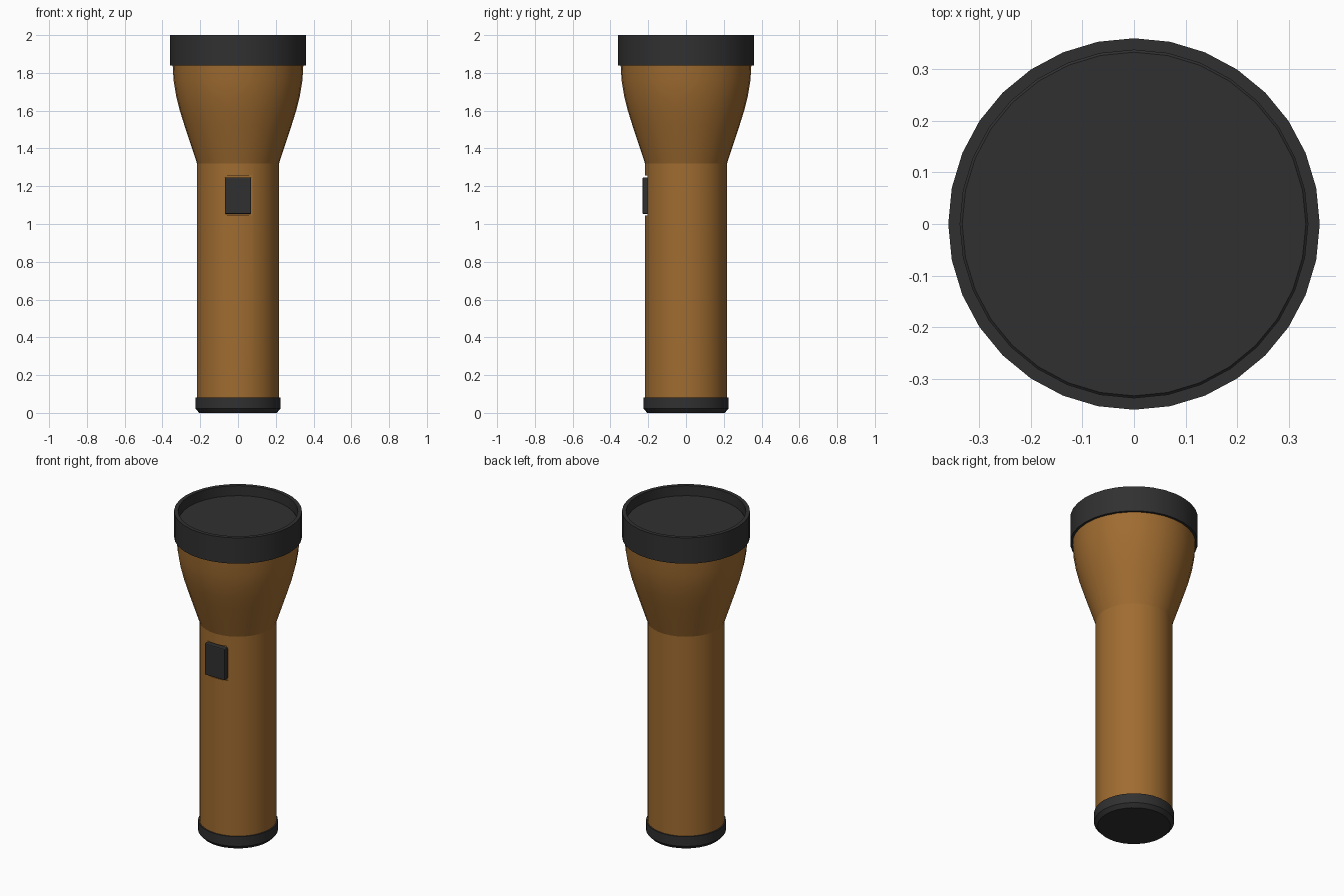
import bpy, bmesh, math

if "Cube" in bpy.data.objects:
    bpy.data.objects.remove(bpy.data.objects["Cube"])

SIDES = 32


def material(name, rgb):
    m = bpy.data.materials.new(name)
    m.diffuse_color = (*rgb, 1)
    m.use_nodes = True
    m.node_tree.nodes["Principled BSDF"].inputs["Base Color"].default_value = m.diffuse_color
    return m


brown = material("brown_casing", (0.35, 0.15, 0.03))
black = material("black_plastic", (0.03, 0.03, 0.03))


def smooth(obj, degrees=30):
    bpy.ops.object.select_all(action='DESELECT')
    obj.select_set(True)
    bpy.context.view_layer.objects.active = obj
    bpy.ops.object.shade_smooth_by_angle(angle=math.radians(degrees))


def lathe(name, profile, mat):
    """Spin a closed (radius, z) profile about z; radius 0 makes a pole."""
    bm = bmesh.new()
    verts = [bm.verts.new((0, r, z)) for r, z in profile]
    edges = [bm.edges.new(pair) for pair in zip(verts, verts[1:])]
    bmesh.ops.spin(bm, geom=verts + edges, cent=(0, 0, 0), axis=(0, 0, 1),
                   angle=math.tau, steps=SIDES)
    bmesh.ops.remove_doubles(bm, verts=bm.verts, dist=1e-4)
    bmesh.ops.recalc_face_normals(bm, faces=bm.faces)
    mesh = bpy.data.meshes.new(name)
    bm.to_mesh(mesh)
    bm.free()
    obj = bpy.data.objects.new(name, mesh)
    bpy.context.collection.objects.link(obj)
    mesh.materials.append(mat)
    return obj


def box(name, lo, hi, mat):
    bpy.ops.mesh.primitive_cube_add(size=1, location=[(a + b) / 2 for a, b in zip(lo, hi)])
    obj = bpy.context.object
    obj.name = name
    obj.scale = [b - a for a, b in zip(lo, hi)]
    bpy.ops.object.transform_apply(location=False, rotation=False, scale=True)
    obj.data.materials.append(mat)
    return obj


# Casing: straight grip flaring into the head
casing = lathe("casing", [(0, 0.06), (0.217, 0.06), (0.217, 1.32), (0.25, 1.42), (0.283, 1.52),
                          (0.308, 1.60), (0.328, 1.68), (0.341, 1.76), (0.347, 1.86),
                          (0, 1.86)], brown)

# Shallow pocket for the switch
pocket = box("switch_pocket_cutter", (-0.076, -0.3, 1.044), (0.076, -0.2, 1.256), brown)
pocket.hide_render = True
pocket.hide_viewport = True
cut = casing.modifiers.new("pocket", 'BOOLEAN')
cut.operation = 'DIFFERENCE'
cut.solver = 'EXACT'
cut.object = pocket
smooth(casing, 16)

# Sliding switch
switch = box("switch", (-0.07, -0.23, 1.053), (0.07, -0.19, 1.247), black)
bevel = switch.modifiers.new("soft_edges", 'BEVEL')
bevel.width = 0.006
bevel.segments = 2

# Head ring and recessed lens
ring = lathe("head_ring", [(0.337, 1.93), (0.337, 2.0), (0.36, 2.0), (0.36, 1.84),
                           (0.337, 1.84), (0.337, 1.93)], black)
smooth(ring)
lens = lathe("lens", [(0, 1.94), (0.333, 1.94), (0.338, 1.935), (0.338, 1.90), (0, 1.90)], black)
smooth(lens)

# Tail cap with chamfered bottom
cap = lathe("tail_cap", [(0, 0), (0.205, 0), (0.225, 0.022), (0.225, 0.082), (0, 0.082)], black)
smooth(cap)
